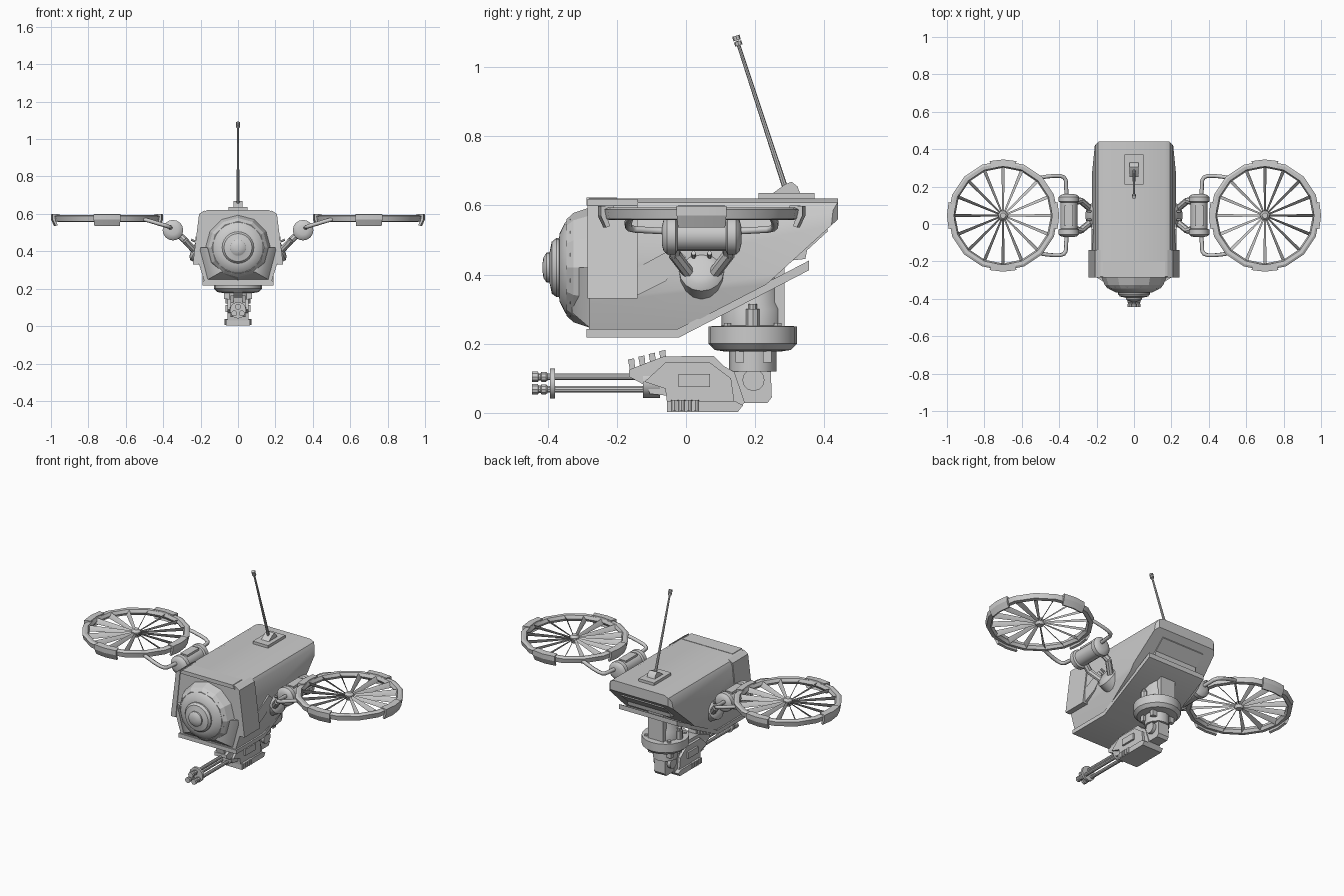
import bpy, bmesh
from math import sin, cos, pi, radians
from mathutils import Vector as V, Matrix as M

if "Cube" in bpy.data.objects:
    bpy.data.objects.remove(bpy.data.objects["Cube"])


def finish(name, bm, mirror=False, angle=35):
    bmesh.ops.recalc_face_normals(bm, faces=bm.faces)
    bm.normal_update()
    for f in bm.faces:
        f.smooth = True
    for e in bm.edges:
        e.smooth = e.calc_face_angle(0) < radians(angle)
    me = bpy.data.meshes.new(name)
    bm.to_mesh(me)
    bm.free()
    ob = bpy.data.objects.new(name, me)
    bpy.context.collection.objects.link(ob)
    if mirror:
        ob.modifiers.new("mirror", 'MIRROR').use_mirror_merge = False
    return ob


def loft(bm, rings, cyclic=False):
    rows = [[bm.verts.new(p) for p in r] for r in rings]
    n = len(rows[0])
    for a, b in zip(rows, rows[1:] + (rows[:1] if cyclic else [])):
        for i in range(n):
            bm.faces.new((a[i], a[(i + 1) % n], b[(i + 1) % n], b[i]))
    if not cyclic:
        bm.faces.new(rows[0])
        bm.faces.new(rows[-1])
    return bm


def lathe(bm, prof, origin, axis=(0, 0, 1), n=16):
    """prof: (radius, height along axis)"""
    q = V(axis).to_track_quat('Z', 'Y')
    return loft(bm, [[V(origin) + q @ V((r * cos(2 * pi * i / n), r * sin(2 * pi * i / n), h))
                      for i in range(n)] for r, h in prof])


def rod(bm, a, b, r, n=8, r2=None):
    d = V(b) - V(a)
    return lathe(bm, [(r, 0), (r2 or r, d.length)], a, d, n)


def box(bm, x, y, z):
    return loft(bm, [[(x[0], y[0], h), (x[1], y[0], h), (x[1], y[1], h), (x[0], y[1], h)] for h in z])


def side_prism(bm, pts, x0, x1):      # (y, z) outline across x
    return loft(bm, [[(x, y, z) for y, z in pts] for x in (x0, x1)])


def front_prism(bm, pts, y0, y1):     # (x, z) outline along y
    return loft(bm, [[(x, y, z) for x, z in pts] for y in (y0, y1)])


def clip(bm, co, no):
    g = bm.verts[:] + bm.edges[:] + bm.faces[:]
    r = bmesh.ops.bisect_plane(bm, geom=g, plane_co=co, plane_no=no, clear_outer=True)
    edges = [e for e in r['geom_cut'] if isinstance(e, bmesh.types.BMEdge)]
    bmesh.ops.edgenet_fill(bm, edges=edges)


def arc(bm, sec, c, a0, a1, n):       # (radius, z) section swept about vertical axis
    full = abs(a1 - a0 - 2 * pi) < 1e-4
    angs = [a0 + (a1 - a0) * i / n for i in range(n if full else n + 1)]
    return loft(bm, [[(c[0] + r * cos(a), c[1] + r * sin(a), z) for r, z in sec] for a in angs], full)


new = bmesh.new

# Main hull: section along y, clipped by belly, tail and corner planes
half = [(.165, .62), (.192, .608), (.205, .585), (.225, .40), (.205, .32), (.18, .24)]
bm = front_prism(new(), half + [(-x, z) for x, z in reversed(half)], -.28, .44)
clip(bm, (0, -.02, .24), (0, .195, -.375))
clip(bm, (0, .44, .56), (0, .10, -.11))
for s in (1, -1):
    clip(bm, (s * .19, .44, .6), (s * .7, .7, 0))
finish("hull", bm)

# Front hood cheeks, hood lip and side plates
bm = front_prism(new(), [(.18, .618), (.208, .60), (.242, .33), (.21, .33)], -.285, -.14)
side_prism(bm, [(-.14, .34), (-.14, .42), (-.03, .48), (.0, .45), (-.06, .38)], .2, .226)
finish("cheek_armour", bm, True)
bm = front_prism(new(), [(-.18, .60), (-.165, .622), (.165, .622), (.18, .60)], -.287, -.2)
finish("hood_lip", bm)

# Rear vent block under the overhanging tail
bm = side_prism(new(), [(.30, .44), (.345, .445), (.35, .47), (.41, .525), (.40, .56), (.30, .56)], -.14, .14)
finish("tail_vent", bm)

# Bent belly plate
belly = [(-.287, .218), (-.02, .218), (.355, .412), (.355, .44), (-.025, .242), (-.287, .242)]
finish("belly_plate", side_prism(new(), belly, -.19, .19))

# Nose: faceted shroud, lower jaw and stepped sensor eye
bm = lathe(new(), [(.175, 0), (.158, .05), (.14, .07)], (0, -.275, .42), (0, -1, 0), 12)
finish("nose_shroud", bm, angle=20)
jaw = lambda y, w0, w1, z0, z1: [(-w0, y, z0), (w0, y, z0), (w1, y, z1), (-w1, y, z1)]
bm = loft(new(), [jaw(-.27, .165, .21, .243, .42), jaw(-.283, .16, .205, .25, .42), jaw(-.33, .09, .13, .29, .42)])
finish("nose_jaw", bm)
bm = lathe(new(), [(.145, 0), (.145, .015), (.13, .03), (.1, .045), (.085, .047), (.085, .055),
                   (.075, .068), (.05, .073), (.043, .075), (.043, .083), (.03, .092), (.01, .095)],
           (0, -.32, .42), (0, -1, 0), 24)
finish("nose_eye", bm)

# Wing mounts: ball socket, V bracket, motor barrel
CY = .045
bm = lathe(new(), [(.065, -.04), (.065, .012), (.05, .025), (.03, .03)], (.215, CY, .405), (1, 0, .5), 16)
for s in (1, -1):
    rod(bm, (.225, CY + s * .03, .395), (.285, CY + s * .08, .46), .018)
    rod(bm, (.285, CY + s * .08, .46), (.335, CY + s * .07, .505), .018)
    for k in range(3):
        a = s * (.5 + k)
        rod(bm, (.23, CY + .048 * sin(a), .41 + .048 * cos(a)), (.25, CY + .048 * sin(a), .42 + .048 * cos(a)), .007, 6)
finish("wing_bracket", bm, True)
bm = lathe(new(), [(.025, -.115), (.045, -.11), (.055, -.10), (.055, -.075), (.045, -.07), (.045, .07),
                   (.055, .075), (.055, .10), (.045, .11), (.025, .115)], (.348, CY, .513), (0, 1, 0), 16)
box(bm, (.325, .372), (CY - .055, CY + .055), (.515, .563))
finish("wing_motor", bm, True)

# Bent pipes carrying the fans
for sx in (1, -1):
    for sy in (1, -1):
        cu = bpy.data.curves.new("fan_pipe", 'CURVE')
        cu.dimensions, cu.bevel_depth, cu.bevel_resolution = '3D', .011, 1
        cu.use_fill_caps = True
        sp = cu.splines.new('POLY')
        path = [(.36, .10, .525), (.365, .19, .53), (.375, .205, .533), (.395, .212, .54), (.43, .212, .55),
                (.47, .208, .562), (.52, .20, .575)]
        sp.points.add(len(path) - 1)
        for p, (x, y, z) in zip(sp.points, path):
            p.co = (sx * x, CY + sy * y, z, 1)
        bpy.context.collection.objects.link(bpy.data.objects.new("fan_pipe", cu))

# Fan ring with clamp pads
C = (.70, CY)
ring = [(.294, .588), (.282, .594), (.264, .592), (.256, .574), (.266, .558), (.288, .56)]
bm = arc(new(), ring, C, 0, 2 * pi, 16)
pad = [(.30, .598), (.262, .60), (.262, .585), (.285, .575), (.272, .54), (.284, .536), (.30, .57)]
for k in range(4):
    a = k * pi / 2
    arc(bm, pad, C, a - pi / 13, a + pi / 13, 2)
finish("fan_ring", bm, True, 25)

# Pitched fan blades and hub
bm = lathe(new(), [(.02, .555), (.026, .565), (.026, .585), (.015, .598)], (C[0], C[1], 0), n=10)
for k in range(16):
    rot = M.Translation((C[0], C[1], .575)) @ M.Rotation(2 * pi * k / 16, 4, 'Z') @ M.Rotation(radians(58), 4, 'X')
    loft(bm, [[rot @ V((r, y * w, z)) for y, z in ((-1, 0), (0, .002), (1, 0), (0, -.002))]
              for r, w in ((.015, .008), (.268, .017))])
finish("fan_blades", bm, True)

# Turret neck, bearing disc and hanger
T = (0, .193, 0)
bm = lathe(new(), [(.09, .24), (.09, .30), (.082, .32), (.082, .42)], T, n=16)
box(bm, (-.05, .05), (.2, .285), (.24, .42))
for s in (1, -1):
    rod(bm, (s * .09, .193, .24), (s * .09, .193, .30), .02, 8)
    rod(bm, (s * .09, .193, .30), (s * .09, .193, .315), .012, 8)
    for y in (.12, .265):
        rod(bm, (s * .075, y, .24), (s * .075, y, .26), .012, 6)
finish("turret_neck", bm)
bm = lathe(new(), [(.085, .178), (.11, .182), (.128, .20), (.128, .25), (.09, .252)], T, n=20)
finish("turret_disc", bm)
bm = lathe(new(), [(.068, .12), (.068, .185)], T, n=12)
for s in (1, -1):
    for y in (.155, .235):
        box(bm, (s * .045, s * .075), (y - .012, y + .012), (.145, .182))
side_prism(bm, [(.135, .125), (.245, .125), (.248, .045), (.235, .028), (.14, .028), (.12, .08)], -.035, .035)
rod(bm, (-.055, .195, .095), (.055, .195, .095), .032, 12)
finish("turret_hanger", bm)

# Gun housing: tall core, wider cheeks and lower tray
core = [(-.165, .105), (-.165, .125), (-.065, .163), (.08, .165), (.11, .135), (.14, .118), (.17, .03),
        (.15, .008), (-.055, .008), (-.055, .05), (-.105, .055), (-.11, .075)]
bm = side_prism(new(), core, -.04, .04)
side_prism(bm, [(-.12, .09), (-.06, .145), (.07, .145), (.13, .10), (.14, .03), (-.055, .03), (-.06, .07)], -.055, .055)
side_prism(bm, [(-.055, .003), (.15, .003), (.165, .022), (.14, .035), (-.055, .035)], -.065, .065)
for i in range(4):
    y = -.16 + i * .03
    z = .128 + i * .008
    side_prism(bm, [(y, z - .015), (y + .014, z - .01), (y + .01, z + .03), (y - .008, z + .026)], -.025, .025)
for s in (1, -1):
    box(bm, (s * .05, s * .066), (-.022, .07), (.075, .113))
    for i in range(4):
        rod(bm, (s * .06, -.033 + i * .02, .006), (s * .06, -.033 + i * .02, .037), .011, 8)
finish("gun_housing", bm)

# Three barrels with clamp plate and muzzles
bm = new()
for x, z in ((0, .104), (-.02, .068), (.02, .068)):
    rod(bm, (x, -.42, z), (x, -.08, z), .010, 10)
    lathe(bm, [(.011, 0), (.015, .005), (.015, .018), (.011, .02), (.011, .026), (.016, .028), (.016, .045)],
          (x, -.4, z), (0, -1, 0), 10)
lathe(bm, [(.044, 0), (.044, .014)], (0, -.379, .085), (0, -1, 0), 12)
lathe(bm, [(.045, 0), (.045, .05)], (0, -.075, .088), (0, -1, 0), 12)
finish("gun_barrels", bm)

# Antenna
bm = box(new(), (-.05, .05), (.21, .372), (.615, .636))
side_prism(bm, [(.25, .634), (.33, .634), (.322, .655), (.305, .668), (.285, .66)], -.025, .025)
rod(bm, (0, .287, .65), (0, .148, 1.075), .008, 8, .005)
rod(bm, (0, .153, 1.062), (0, .149, 1.074), .011)
rod(bm, (0, .148, 1.077), (0, .144, 1.09), .011)
finish("antenna", bm)
